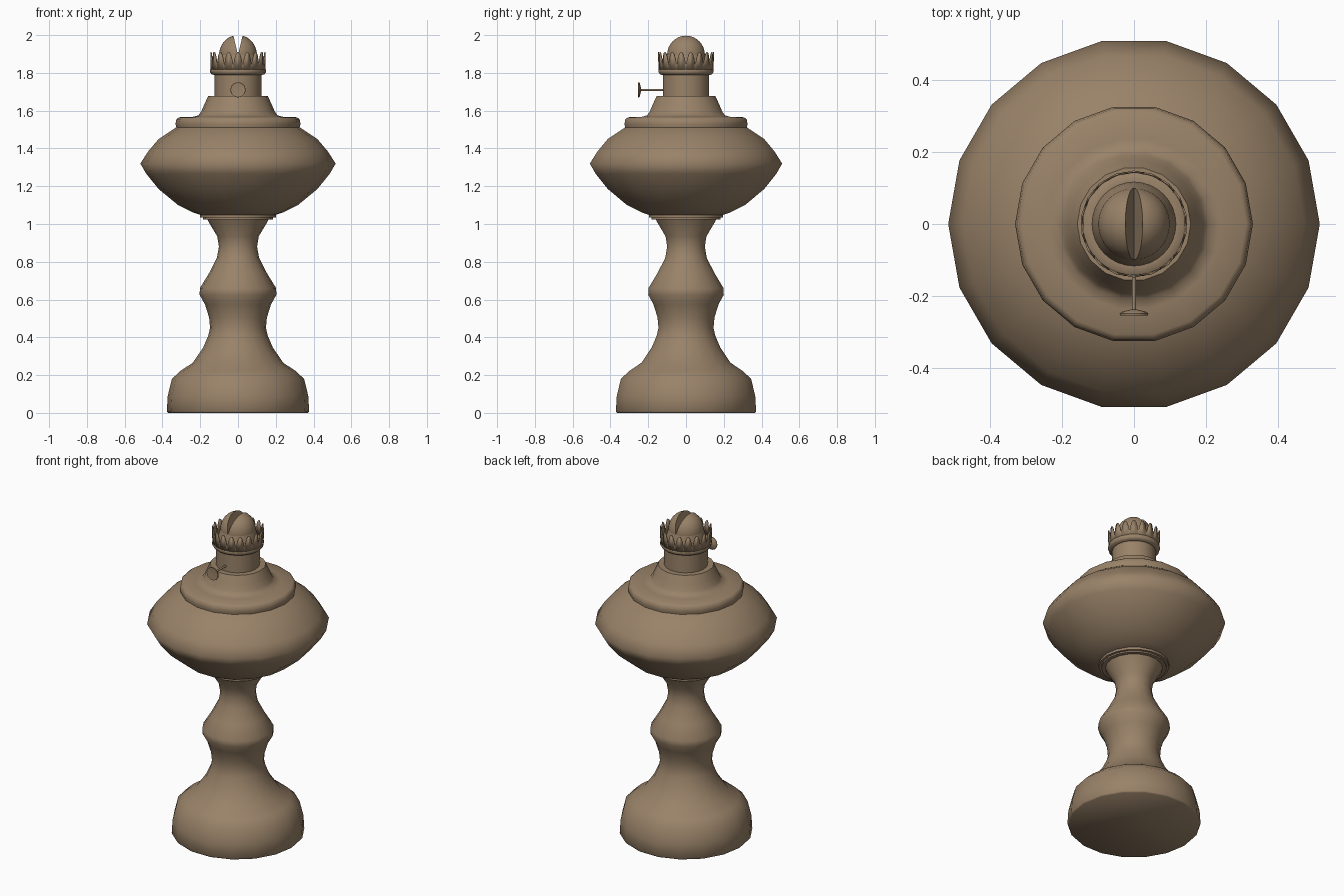
import bpy, bmesh, math
from mathutils import Vector, Matrix

cube = bpy.data.objects.get("Cube")
if cube:
    bpy.data.objects.remove(cube, do_unlink=True)

SIDES = 18

brass = bpy.data.materials.new("aged_brass")
colour = (0.32, 0.225, 0.14, 1)
brass.use_nodes = True
brass.diffuse_color = colour
brass.node_tree.nodes["Principled BSDF"].inputs["Base Color"].default_value = colour


def finish(name, bm, angle=50):
    """Turn a bmesh into a shaded, coloured object."""
    bmesh.ops.recalc_face_normals(bm, faces=bm.faces)
    mesh = bpy.data.meshes.new(name)
    bm.to_mesh(mesh)
    bm.free()
    mesh.materials.append(brass)
    obj = bpy.data.objects.new(name, mesh)
    bpy.context.collection.objects.link(obj)
    bpy.ops.object.select_all(action='DESELECT')
    obj.select_set(True)
    bpy.context.view_layer.objects.active = obj
    bpy.ops.object.shade_smooth_by_angle(angle=math.radians(angle))
    return obj


def lathe(name, profile, angle=50, sides=SIDES, matrix=None):
    """Spin (radius, height) points about z and close both ends."""
    bm = bmesh.new()
    rings = []
    for r, z in profile:
        rings.append([bm.verts.new((r * math.cos(math.tau * i / sides),
                                    r * math.sin(math.tau * i / sides), z))
                      for i in range(sides)])
    for low, high in zip(rings, rings[1:]):
        for i in range(sides):
            j = (i + 1) % sides
            bm.faces.new((low[i], low[j], high[j], high[i]))
    bm.faces.new(rings[0])
    bm.faces.new(rings[-1])
    if matrix:
        bm.transform(matrix)
    return finish(name, bm, angle)


# Turned foot and stem
lathe("pedestal", [
    (.37, 0), (.377, .008), (.372, .09), (.35, .18), (.305, .222), (.24, .265),
    (.185, .345), (.157, .41), (.148, .45), (.153, .505), (.175, .575),
    (.203, .625), (.202, .66), (.153, .74), (.112, .82), (.101, .88),
    (.11, .935), (.155, 1.01), (.165, 1.03)], 100)

# Stepped ring under the reservoir
lathe("collar", [(.185, 1.025), (.185, 1.034), (.2, 1.034), (.2, 1.05)])

# Oil reservoir
lathe("reservoir", [
    (.19, 1.045), (.24, 1.062), (.317, 1.1), (.42, 1.185), (.485, 1.265),
    (.517, 1.32), (.475, 1.385), (.42, 1.45), (.33, 1.51), (.3, 1.52)], 80)

# Rolled lid with a concave shoulder
lathe("reservoir_lid", [
    (.325, 1.505), (.331, 1.53), (.326, 1.555), (.312, 1.565), (.24, 1.567),
    (.21, 1.575), (.195, 1.595), (.18, 1.63), (.158, 1.677), (.12, 1.677)], 65)

# Burner neck, flange and the drum below the dome
lathe("burner_neck", [(.124, 1.67), (.124, 1.8)])
lathe("burner_flange", [
    (.124, 1.788), (.14, 1.793), (.147, 1.803), (.147, 1.818),
    (.141, 1.824), (.118, 1.824)])
lathe("burner_drum", [(.118, 1.815), (.113, 1.85), (.1, 1.895)], sides=32)

# Crown of rounded, pointed teeth
bm = bmesh.new()
teeth, steps = 18, 8
count = teeth * steps
low, high = [], []
for i in range(count):
    a = math.tau * i / count
    t = abs((i % steps) / steps * 2 - 1)
    top = 1.842 + .068 * (1 - t ** 2.2)
    lean = .143 + .003 * (1 - t)
    low.append(bm.verts.new((.143 * math.cos(a), .143 * math.sin(a), 1.818)))
    high.append(bm.verts.new((lean * math.cos(a), lean * math.sin(a), top)))
for i in range(count):
    j = (i + 1) % count
    bm.faces.new((low[i], low[j], high[j], high[i]))
crown = finish("gallery_crown", bm)
wall = crown.modifiers.new("wall", 'SOLIDIFY')
wall.thickness = .005
wall.offset = 0

# Two dome halves with a wedge-shaped wick slit between them
slit = math.radians(76)
arcs, spans = 10, 16
for side, name in ((1, "dome_left"), (-1, "dome_right")):
    bm = bmesh.new()
    rows = []
    for i in range(arcs + 1):
        a = slit * i / arcs
        row = []
        for k in range(spans + 1):
            p = math.pi * k / spans
            r = .1 * math.sin(p)
            row.append(bm.verts.new((side * r * math.cos(a), -.1 * math.cos(p),
                                     1.895 + 1.05 * r * math.sin(a))))
        rows.append(row)
    for one, two in zip(rows, rows[1:]):
        for k in range(spans):
            bm.faces.new((one[k], one[k + 1], two[k + 1], two[k]))
    bm.faces.new(rows[-1])
    bmesh.ops.remove_doubles(bm, verts=bm.verts, dist=.0001)
    finish(name, bm)

# Wick adjuster: thin shaft and dished thumb wheel, pointing forward
forward = Matrix.Translation(Vector((0, 0, 1.71))) @ Matrix.Rotation(math.pi / 2, 4, 'X')
lathe("wick_shaft", [(.006, .11), (.006, .246)], sides=10, matrix=forward)
lathe("wick_wheel", [(.008, .238), (.036, .245), (.04, .249), (.039, .254), (.03, .253)],
      sides=20, matrix=forward)
